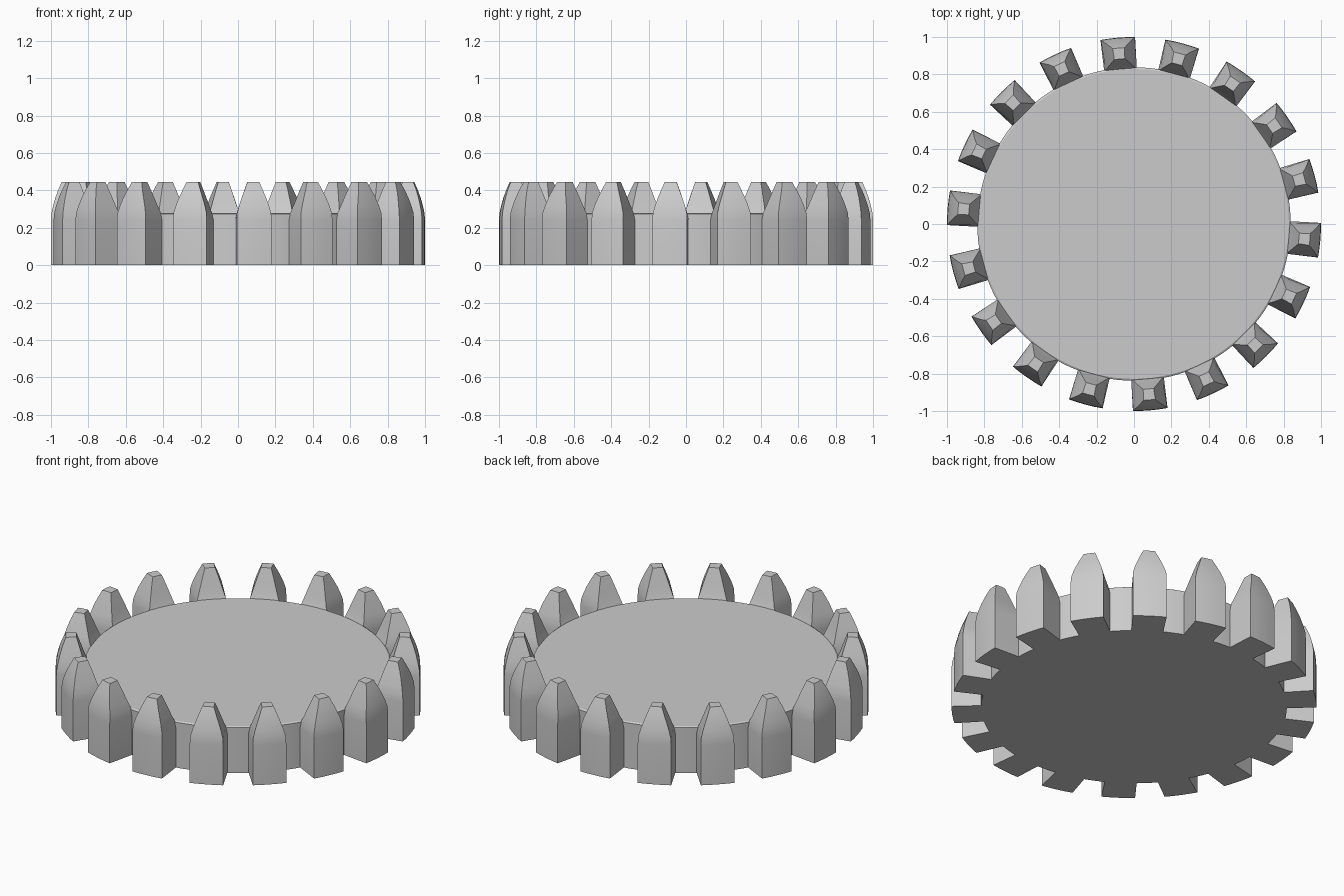
import bpy, bmesh, math
from mathutils import Matrix

if "Cube" in bpy.data.objects:
    bpy.data.objects.remove(bpy.data.objects["Cube"])

TEETH = 18
steel = bpy.data.materials.new("plain grey")
steel.diffuse_color = (0.6, 0.6, 0.6, 1)
steel.use_nodes = True
steel.node_tree.nodes["Principled BSDF"].inputs["Base Color"].default_value = steel.diffuse_color


def finish(bm, name):
    bmesh.ops.recalc_face_normals(bm, faces=bm.faces[:])
    mesh = bpy.data.meshes.new(name)
    bm.to_mesh(mesh)
    bm.free()
    mesh.materials.append(steel)
    obj = bpy.data.objects.new(name, mesh)
    bpy.context.collection.objects.link(obj)
    bpy.ops.object.select_all(action='DESELECT')
    obj.select_set(True)
    bpy.context.view_layer.objects.active = obj
    bpy.ops.object.shade_smooth_by_angle(angle=math.radians(30))
    return obj


def loft(bm, rings):
    rows = [[bm.verts.new(p) for p in ring] for ring in rings]
    n = len(rows[0])
    for a, b in zip(rows, rows[1:]):
        for i in range(n):
            j = (i + 1) % n
            bm.faces.new((a[i], a[j], b[j], b[i]))
    bm.faces.new(rows[0][::-1])
    bm.faces.new(rows[-1])


# Round plate with a fine chamfer around the upper rim
bm = bmesh.new()
rings = []
for r, z in ((0.838, 0), (0.838, 0.274), (0.828, 0.28)):
    rings.append([(r * math.cos(math.tau * i / 108), r * math.sin(math.tau * i / 108), z)
                  for i in range(108)])
loft(bm, rings)
finish(bm, "round_plate")


# One tooth: straight block below, rounded taper to a small flat tip
# height, inner radius, outer radius, inner half width, outer half width
SECTIONS = [(0.0, 0.815, 1.0, 0.087, 0.093),
            (0.24, 0.815, 1.0, 0.087, 0.093),
            (0.28, 0.832, 0.997, 0.079, 0.091),
            (0.32, 0.846, 0.988, 0.067, 0.080),
            (0.36, 0.858, 0.977, 0.055, 0.066),
            (0.40, 0.871, 0.963, 0.043, 0.050),
            (0.445, 0.885, 0.944, 0.028, 0.032)]
bm = bmesh.new()
rings = []
for z, r_in, r_out, w_in, w_out in SECTIONS:
    ring = [(r_in, w_in, z), (r_in, -w_in, z)]
    for k in (-1, -0.5, 0, 0.5, 1):
        y = k * w_out
        ring.append((math.sqrt(r_out ** 2 - y ** 2), y, z))
    rings.append(ring)
loft(bm, rings)
tooth = finish(bm, "tooth_1")

# Repeat the tooth around the plate
for i in range(TEETH):
    obj = tooth
    if i:
        obj = tooth.copy()
        obj.name = f"tooth_{i + 1}"
        bpy.context.collection.objects.link(obj)
    obj.matrix_world = Matrix.Rotation(math.radians(20 * i - 5), 4, 'Z')
